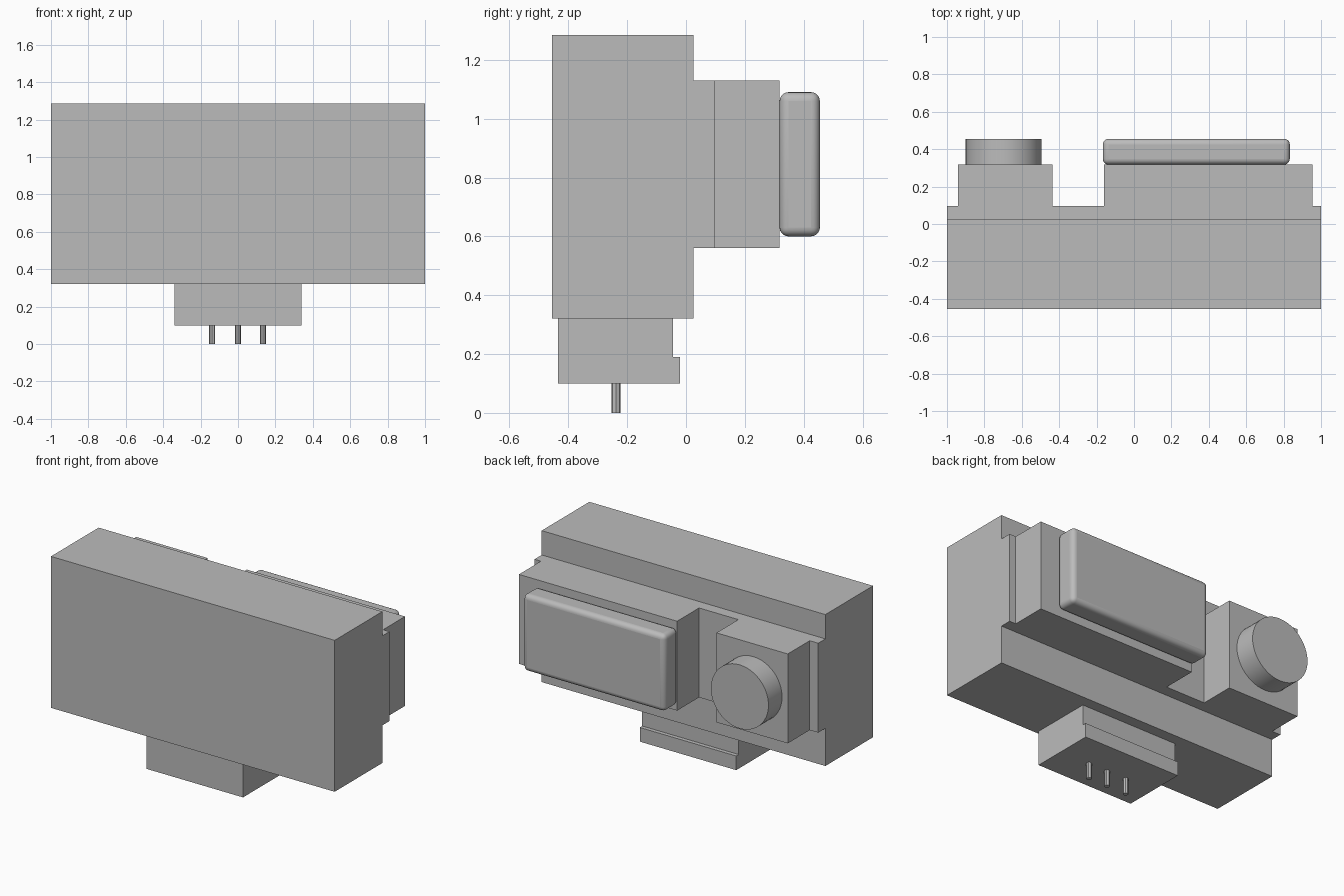
import bpy
import math

cube = bpy.data.objects.get("Cube")
if cube:
    bpy.data.objects.remove(cube, do_unlink=True)

GREY = (0.5, 0.5, 0.5, 1.0)
grey = bpy.data.materials.new("plain grey")
grey.use_nodes = True
grey.diffuse_color = GREY
grey.node_tree.nodes["Principled BSDF"].inputs["Base Color"].default_value = GREY


def finish(obj, name):
    obj.name = name
    obj.data.materials.append(grey)
    return obj


def box(name, x, y, z):
    """Box from (min, max) ranges along each axis."""
    spans = (x, y, z)
    bpy.ops.mesh.primitive_cube_add(size=1, location=[(a + b) / 2 for a, b in spans])
    obj = bpy.context.object
    obj.scale = [b - a for a, b in spans]
    bpy.ops.object.transform_apply(location=False, rotation=False, scale=True)
    return finish(obj, name)


def cylinder(name, radius, depth, location, sides, tilt=0.0):
    bpy.ops.mesh.primitive_cylinder_add(vertices=sides, radius=radius, depth=depth,
                                        location=location, rotation=(tilt, 0, 0))
    return finish(bpy.context.object, name)


def extrude_x(name, profile, half_width):
    """Solid with a (y, z) profile swept across x."""
    n = len(profile)
    verts = [(x, y, z) for x in (-half_width, half_width) for y, z in profile]
    faces = [list(range(n))[::-1], list(range(n, 2 * n))]
    faces += [(i, (i + 1) % n, n + (i + 1) % n, n + i) for i in range(n)]
    mesh = bpy.data.meshes.new(name)
    mesh.from_pydata(verts, [], faces)
    obj = bpy.data.objects.new(name, mesh)
    bpy.context.collection.objects.link(obj)
    return finish(obj, name)


# Main housing with the mounting rail on its back
box("main_body", (-1, 1), (-0.455, 0.025), (0.32, 1.285))
RAIL_Z = (0.56, 1.13)
box("back_rail", (-1, 1), (0.025, 0.097), RAIL_Z)

# Two raised blocks on the rail
box("wide_block", (-0.16, 0.955), (0.097, 0.318), RAIL_Z)
box("narrow_block", (-0.94, -0.437), (0.097, 0.318), RAIL_Z)

# Rounded pad on the wide block
pad = box("rounded_pad", (-0.167, 0.833), (0.318, 0.455), (0.6, 1.09))
bevel = pad.modifiers.new("rounded_edges", 'BEVEL')
bevel.width = 0.03
bevel.segments = 5
bpy.ops.object.shade_smooth_by_angle(angle=math.radians(35))

# Round knob on the narrow block
cylinder("round_knob", 0.203, 0.137, (-0.697, 0.3865, 0.845), 48, math.pi / 2)
bpy.ops.object.shade_smooth_by_angle(angle=math.radians(35))

# Connector with a lip along its lower back edge
connector = [(-0.435, 0.10), (-0.02, 0.10), (-0.02, 0.19),
             (-0.045, 0.19), (-0.045, 0.32), (-0.435, 0.32)]
extrude_x("connector", connector, 0.34)

# Contact pins
for name, x in (("right_pin", -0.138), ("middle_pin", 0.0), ("left_pin", 0.133)):
    cylinder(name, 0.016, 0.10, (x, -0.238, 0.05), 8)
